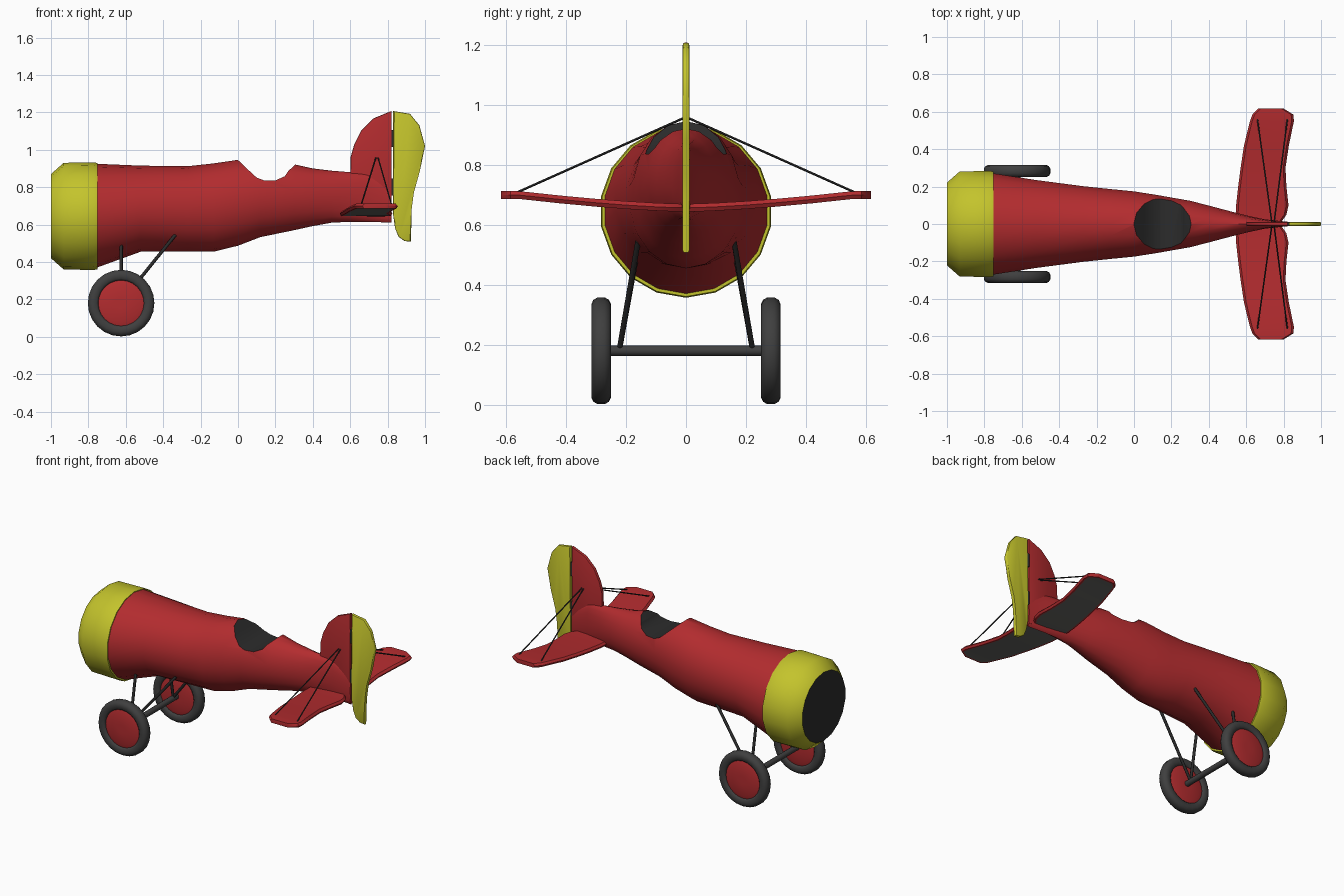
import bpy, bmesh
from math import sin, cos, pi
from mathutils import Vector

if "Cube" in bpy.data.objects:
    bpy.data.objects.remove(bpy.data.objects["Cube"])


def material(name, r, g, b):
    m = bpy.data.materials.new(name)
    m.diffuse_color = (r, g, b, 1)
    m.use_nodes = True
    m.node_tree.nodes["Principled BSDF"].inputs["Base Color"].default_value = m.diffuse_color
    return m


RED = material("red", 0.45, 0.025, 0.028)
YELLOW = material("yellow", 0.55, 0.55, 0.025)
BLACK = material("black", 0.025, 0.025, 0.025)
RUBBER = material("rubber", 0.05, 0.05, 0.05)
UNDER = material("underside_grey", 0.13, 0.13, 0.12)


def finish(name, bm, mats, angle=0.7):
    bmesh.ops.recalc_face_normals(bm, faces=bm.faces[:])
    me = bpy.data.meshes.new(name)
    bm.to_mesh(me)
    bm.free()
    ob = bpy.data.objects.new(name, me)
    bpy.context.collection.objects.link(ob)
    for m in mats:
        me.materials.append(m)
    smooth(ob, angle)
    return ob


def smooth(ob, angle=0.7):
    bpy.ops.object.select_all(action='DESELECT')
    ob.select_set(True)
    bpy.context.view_layer.objects.active = ob
    bpy.ops.object.shade_smooth_by_angle(angle=angle)


def loft(name, rings, mats, closed=False, cap_mat=0, angle=0.7):
    """Skin a list of point rings; either cap the ends or join last to first."""
    bm = bmesh.new()
    vs = [[bm.verts.new(p) for p in r] for r in rings]
    n = len(vs[0])
    pairs = list(zip(vs, vs[1:])) + ([(vs[-1], vs[0])] if closed else [])
    for a, b in pairs:
        for i in range(n):
            j = (i + 1) % n
            bm.faces.new((a[i], a[j], b[j], b[i]))
    if not closed:
        bm.faces.new(vs[0]).material_index = cap_mat
        bm.faces.new(vs[-1])
    return finish(name, bm, mats, angle)


def section(x, top, bottom, half, n=18):
    zc, h = (top + bottom) / 2, (top - bottom) / 2
    return [(x, half * sin(2 * pi * i / n), zc + h * cos(2 * pi * i / n)) for i in range(n)]


def wheel_ring(r, y, n=24):
    return [(-0.625 + r * cos(2 * pi * i / n), y, 0.18 + r * sin(2 * pi * i / n)) for i in range(n)]


def prism(name, pts, half, mats, bevel=0.0):
    """Extrude an x-z outline across y."""
    bm = bmesh.new()
    a, b = ([bm.verts.new((x, y, z)) for x, z in pts] for y in (-half, half))
    rim = [bm.faces.new(a), bm.faces.new(b)]
    for i in range(len(pts)):
        j = (i + 1) % len(pts)
        bm.faces.new((a[i], a[j], b[j], b[i]))
    if bevel:
        edges = list({e for f in rim for e in f.edges})
        bmesh.ops.bevel(bm, geom=edges, offset=bevel, segments=2, profile=0.5, affect='EDGES')
    return finish(name, bm, mats)


def rod(name, p, q, r, mat, n=8):
    p, q = Vector(p), Vector(q)
    d = (q - p).normalized()
    u = d.orthogonal().normalized()
    v = d.cross(u)
    rings = [[c + r * (u * cos(2 * pi * i / n) + v * sin(2 * pi * i / n)) for i in range(n)] for c in (p, q)]
    return loft(name, rings, [mat], angle=0.9)


# Fuselage
body = [(-0.76, 0.925, 0.368, 0.276), (-0.52, 0.915, 0.455, 0.238), (-0.27, 0.912, 0.455, 0.205),
        (-0.13, 0.927, 0.455, 0.19), (0.0, 0.946, 0.487, 0.177), (0.12, 0.94, 0.533, 0.158),
        (0.3, 0.922, 0.57, 0.126), (0.4, 0.9, 0.592, 0.1), (0.5, 0.888, 0.61, 0.073),
        (0.6, 0.88, 0.615, 0.047), (0.7, 0.875, 0.615, 0.025), (0.822, 0.8, 0.61, 0.012)]
fuselage = loft("fuselage", [section(*s) for s in body], [RED, BLACK])

# Cockpit opening, cut with a dark lining
cutter = prism("cockpit_cutter", [(0.0, 1.1), (0.0, 0.945), (0.05, 0.897), (0.1, 0.851), (0.14, 0.836),
                                  (0.2, 0.836), (0.25, 0.858), (0.268, 0.885), (0.305, 0.92), (0.305, 1.1)],
               0.3, [BLACK, BLACK])
for p in cutter.data.polygons:
    p.material_index = 1
cut = fuselage.modifiers.new("cockpit", 'BOOLEAN')
cut.operation, cut.solver, cut.object = 'DIFFERENCE', 'EXACT', cutter
bpy.context.view_layer.objects.active = fuselage
bpy.ops.object.modifier_apply(modifier="cockpit")
bpy.data.objects.remove(cutter)
smooth(fuselage, 0.6)

# Engine cowl with dark front face
cowl = [(-1.0, 0.225), (-0.932, 0.285), (-0.77, 0.288), (-0.752, 0.284)]
loft("engine_cowl", [section(x, 0.645 + r, 0.645 - r, r) for x, r in cowl], [YELLOW, BLACK], cap_mat=1)

# Tail fin and rudder
prism("tail_fin", [(0.6, 0.82), (0.602, 0.96), (0.622, 1.03), (0.66, 1.105), (0.725, 1.168),
                   (0.822, 1.208), (0.822, 0.63), (0.7, 0.63)], 0.011, [RED], 0.006)
prism("rudder", [(0.83, 1.207), (0.92, 1.192), (0.97, 1.13), (1.0, 1.02), (0.972, 0.885), (0.94, 0.77),
                 (0.928, 0.68), (0.925, 0.508), (0.89, 0.512), (0.858, 0.535), (0.84, 0.58), (0.83, 0.65)],
      0.011, [YELLOW], 0.006)
for i, z in enumerate((0.8, 1.06)):
    rod(f"rudder_hinge_{i}", (0.826, 0, z - 0.045), (0.826, 0, z + 0.045), 0.012, BLACK)

# Tailplane: (y, leading x, trailing x) stations, mirrored, grey panel underneath
half = [(0.0, 0.545, 0.78), (0.05, 0.545, 0.815), (0.1, 0.546, 0.826), (0.2, 0.557, 0.815),
        (0.3, 0.57, 0.81), (0.42, 0.588, 0.828), (0.55, 0.62, 0.855), (0.585, 0.633, 0.852), (0.617, 0.665, 0.8)]
stations = [(-y, a, b) for y, a, b in half[:0:-1]] + half


def plane_z(y):
    return 0.657 + 0.043 * min(1, abs(y) / 0.56) ** 1.5


bm = bmesh.new()
rows = []
for y, a, b in stations:
    z = plane_z(y)
    rows.append([bm.verts.new((x, y, z + dz)) for x, dz in
                 ((a + 0.008, -0.013), (a, 0), (a + 0.012, 0.013), (b - 0.012, 0.013), (b, 0), (b - 0.008, -0.013))])
under = []
for r, s in zip(rows, rows[1:]):
    for i in range(6):
        j = (i + 1) % 6
        f = bm.faces.new((r[i], r[j], s[j], s[i]))
        if i == 5:
            under.append(f)
bm.faces.new(rows[0])
bm.faces.new(rows[-1])
bmesh.ops.recalc_face_normals(bm, faces=bm.faces[:])
bmesh.ops.inset_region(bm, faces=under, thickness=0.01)
for f in under:
    f.material_index = 1
finish("tailplane", bm, [RED, UNDER])

# Parts repeated on both sides
for side, s in (("left", -1), ("right", 1)):
    # Bracing wires
    for pos, x0, x1 in (("front", 0.738, 0.66), ("rear", 0.748, 0.82)):
        rod(f"{pos}_wire_{side}", (x0, 0, 0.96), (x1, s * 0.56, 0.71), 0.004, BLACK, 6)
    # Landing gear struts
    foot = (-0.625, s * 0.222, 0.185)
    rod(f"front_strut_{side}", foot, (-0.625, s * 0.163, 0.51), 0.009, BLACK)
    rod(f"rear_strut_{side}", foot, (-0.335, s * 0.16, 0.545), 0.009, BLACK)
    # Wheel tyre and red disc
    yc = s * 0.283
    tyre = [(0.122, -0.022), (0.132, -0.031), (0.155, -0.033), (0.17, -0.026), (0.178, -0.012)]
    tyre += [(r, -y) for r, y in reversed(tyre)]
    loft(f"tyre_{side}", [wheel_ring(r, yc + y) for r, y in tyre], [RUBBER], closed=True, angle=1.0)
    disc = [(0.03, -0.029), (0.1, -0.027), (0.128, -0.018), (0.128, 0.018), (0.1, 0.027), (0.03, 0.029)]
    loft(f"wheel_disc_{side}", [wheel_ring(r, yc + y) for r, y in disc], [RED])

# Axle
rod("axle", (-0.625, -0.285, 0.18), (-0.625, 0.285, 0.18), 0.018, RUBBER, 12)
